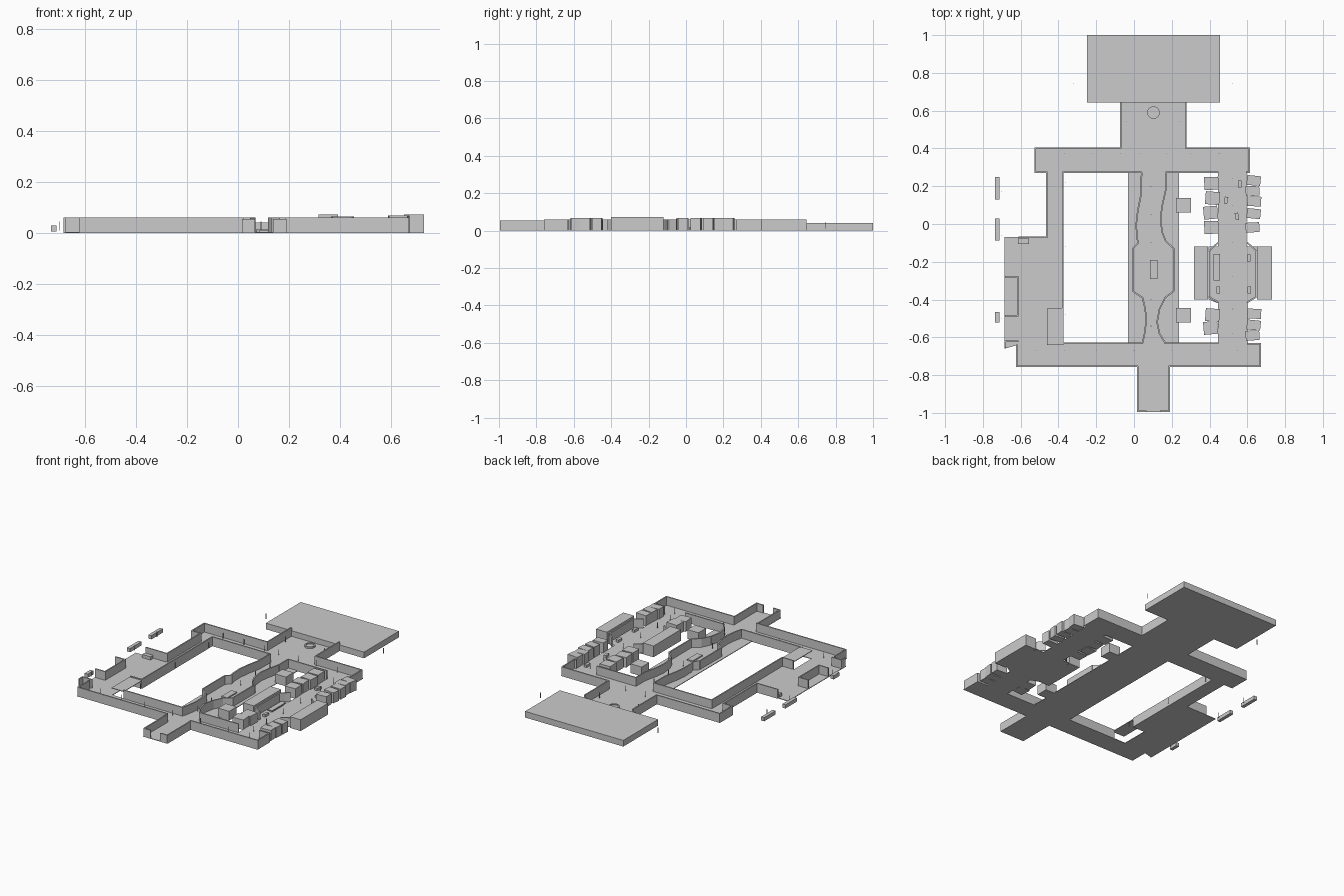
import bpy, bmesh, math
from mathutils import Matrix, Vector

H = 0.06      # wall height
T = 0.008     # wall thickness
F = 0.004     # floor thickness


def finish(name, bm):
    me = bpy.data.meshes.new(name)
    bm.to_mesh(me)
    bm.free()
    ob = bpy.data.objects.new(name, me)
    bpy.context.collection.objects.link(ob)
    return ob


def add_box(bm, x0, x1, y0, y1, z0, z1, rot=0):
    c = Vector(((x0 + x1) / 2, (y0 + y1) / 2, (z0 + z1) / 2))
    m = (Matrix.Translation(c) @ Matrix.Rotation(math.radians(rot), 4, 'Z')
         @ Matrix.Diagonal((x1 - x0, y1 - y0, z1 - z0, 1)))
    bmesh.ops.create_cube(bm, size=1, matrix=m)


def boxes(name, items):
    bm = bmesh.new()
    for it in items:
        add_box(bm, *it)
    return finish(name, bm)


def walls(name, paths, h=H):
    bm = bmesh.new()
    for path in paths:
        for a, b in zip(path, path[1:]):
            d = Vector(b) - Vector(a)
            m = (Vector(a) + Vector(b)) / 2
            L = d.length + T * 0.6
            add_box(bm, m.x - L / 2, m.x + L / 2, m.y - T / 2, m.y + T / 2,
                    0, h, math.degrees(math.atan2(d.y, d.x)))
    return finish(name, bm)


def floor(name, pts):
    bm = bmesh.new()
    f = bm.faces.new([bm.verts.new((x, y, 0)) for x, y in pts])
    ext = bmesh.ops.extrude_face_region(bm, geom=[f])
    vs = [v for v in ext['geom'] if isinstance(v, bmesh.types.BMVert)]
    bmesh.ops.translate(bm, verts=vs, vec=(0, 0, F))
    bmesh.ops.recalc_face_normals(bm, faces=bm.faces)
    return finish(name, bm)


def rect(x0, x1, y0, y1):
    return [(x0, y0), (x1, y0), (x1, y1), (x0, y1)]


# North platform
boxes("north_platform", [(-0.25, 0.455, 0.643, 1.0, 0.0, 0.04)])

# Floors
floor("entry_floor", rect(-0.073, 0.279, 0.40, 0.643))
floor("north_corridor_floor", rect(-0.527, 0.613, 0.27, 0.405))
floor("west_corridor_floor", rect(-0.465, -0.372, -0.07, 0.27))
floor("west_hall_floor", [(-0.685, -0.66), (-0.615, -0.64), (-0.46, -0.64), (-0.46, -0.45),
                          (-0.372, -0.45), (-0.372, -0.07), (-0.685, -0.07)])
boxes("west_hall_landing", [(-0.46, -0.372, -0.64, -0.45, 0.05, 0.054)])
floor("middle_corridor_floor", rect(-0.033, 0.238, -0.63, 0.27))
floor("east_street_floor", [(0.445, -0.63), (0.60, -0.63), (0.60, -0.41), (0.65, -0.38),
                            (0.65, -0.12), (0.595, -0.12), (0.595, 0.27), (0.445, 0.27),
                            (0.445, -0.12), (0.395, -0.12), (0.395, -0.40), (0.445, -0.42)])
floor("south_corridor_floor", rect(-0.625, 0.672, -0.758, -0.63))
floor("south_entry_floor", rect(0.015, 0.19, -0.995, -0.758))

# Corridor walls, leaving openings where rooms join
walls("north_walls", [
    [(-0.07, 0.643), (-0.07, 0.401), (-0.523, 0.401), (-0.523, 0.274), (-0.461, 0.274),
     (-0.461, -0.07), (-0.61, -0.07)],
    [(0.275, 0.643), (0.275, 0.401), (0.609, 0.401), (0.609, 0.274), (0.595, 0.274)],
    [(-0.376, -0.45), (-0.376, 0.274), (0.04, 0.274)],
    [(0.168, 0.274), (0.445, 0.274)]])
walls("south_walls", [
    [(-0.62, -0.64), (-0.62, -0.754), (0.02, -0.754)],
    [(0.186, -0.754), (0.668, -0.754), (0.668, -0.635), (0.60, -0.635)],
    [(-0.376, -0.632), (0.045, -0.632)], [(0.168, -0.632), (0.445, -0.632)]])
walls("south_entry_walls", [
    [(0.02, -0.754), (0.02, -0.991), (0.065, -0.991)],
    [(0.14, -0.991), (0.186, -0.991), (0.186, -0.754)]], 0.055)
walls("west_hall_walls", [
    [(-0.681, -0.28), (-0.615, -0.28), (-0.615, -0.485), (-0.681, -0.485)],
    [(-0.681, -0.655), (-0.681, -0.62), (-0.615, -0.62)],
    [(-0.376, -0.45), (-0.455, -0.45)]])

# Winding walls of the middle corridor
walls("winding_walls", [
    [(0.04, 0.27), (0.038, 0.16), (0.02, 0.07), (0.012, 0.0), (0.015, -0.07), (0.022, -0.10),
     (-0.006, -0.13), (-0.006, -0.355), (0.045, -0.39), (0.06, -0.45), (0.064, -0.52),
     (0.056, -0.58), (0.045, -0.63)],
    [(0.168, 0.27), (0.168, 0.18), (0.148, 0.09), (0.141, 0.03), (0.148, -0.04), (0.168, -0.09),
     (0.21, -0.13), (0.21, -0.355), (0.165, -0.39), (0.135, -0.45), (0.122, -0.52),
     (0.135, -0.58), (0.165, -0.63)]])

# East court: large buildings and chamfered walls
boxes("court_buildings", [(0.317, 0.393, -0.40, -0.12, 0, 0.073),
                          (0.652, 0.73, -0.40, -0.12, 0, 0.073)])
walls("court_walls", [
    [(0.445, -0.10), (0.42, -0.12), (0.397, -0.145), (0.397, -0.385), (0.445, -0.415)],
    [(0.60, -0.10), (0.625, -0.12), (0.648, -0.145), (0.648, -0.385), (0.60, -0.415)]])

# Slightly turned stalls on both sides of the east street
stalls = []
for i, y in enumerate((0.215, 0.137, 0.06, -0.018, -0.482, -0.55)):
    dx = (0, 0.006, -0.004)[i % 3]
    stalls.append((0.372 + dx, 0.447 + dx, y - 0.034, y + 0.034, 0, 0.065, (2, -4, 5)[i % 3]))
for i, y in enumerate((0.23, 0.175, 0.12, 0.055, -0.018, -0.475, -0.535, -0.59)):
    dx = (0, -0.006, 0.003)[i % 3]
    stalls.append((0.597 + dx, 0.67 + dx, y - 0.026, y + 0.026, 0, 0.068, (-6, 3, -3)[i % 3]))
boxes("street_stalls", stalls)
boxes("courtyard_blocks", [(0.222, 0.302, y, y + 0.077, 0, H) for y in (0.06, -0.522)])

# Small outlying blocks to the west
boxes("west_blocks", [(-0.735, -0.713, a, b, 0.006, 0.03)
                      for a, b in ((0.13, 0.248), (-0.088, -0.0), (-0.522, -0.465))]
      + [(-0.735, -0.713, 0.0, 0.03, 0.006, 0.03)])

# Furniture
boxes("crates", [(x - 0.009, x + 0.009, y - 0.019, y + 0.019, F, 0.02, r) for x, y, r in (
    (0.56, 0.212, 0), (0.487, 0.125, -10), (0.545, 0.04, 10), (0.607, -0.18, 0),
    (0.61, -0.35, 0), (0.445, -0.35, 0))])
boxes("long_table", [(0.422, 0.455, -0.30, -0.16, 0.014, 0.02),
                     (0.43, 0.447, -0.29, -0.17, F, 0.014)])
boxes("reception_counter", [(-0.615, -0.555, -0.105, -0.078, F, 0.025)])
boxes("corridor_bench", [(0.085, 0.125, -0.29, -0.19, F, 0.012)])

# Round basin in the entry hall
bm = bmesh.new()
rings = []
for r, z in ((0.033, F), (0.033, 0.014), (0.025, 0.014), (0.025, 0.008)):
    rings.append([bm.verts.new((0.103 + r * math.cos(a), 0.59 + r * math.sin(a), z))
                  for a in (i * math.tau / 16 for i in range(16))])
for lo, hi in zip(rings, rings[1:]):
    for i in range(16):
        j = (i + 1) % 16
        bm.faces.new((lo[i], lo[j], hi[j], hi[i]))
bm.faces.new(rings[-1])
bmesh.ops.recalc_face_normals(bm, faces=bm.faces)
finish("round_basin", bm)

# Thin lamp posts
spots = [(-0.32, 0.745), (0.523, 0.745), (-0.04, 0.545), (0.24, 0.545)]
spots += [(x, 0.375) for x in (-0.37, -0.22, -0.07, 0.03, 0.17, 0.3, 0.45)]
spots += [(x, -0.67) for x in (-0.52, -0.37, -0.2, 0.0, 0.2, 0.4, 0.55)]
spots += [(-0.364, y) for y in (0.22, -0.12, -0.48)] + [(-0.7, y) for y in (0.17, -0.06, -0.5)]
spots += [(0.09, y) for y in (0.2, 0.05, -0.1, -0.4, -0.54)]
spots += [(0.52, y) for y in (0.24, 0.1, -0.1, -0.28, -0.45, -0.58)]
boxes("lamp_posts", [(x - 0.0015, x + 0.0015, y - 0.0015, y + 0.0015, 0.01, 0.045)
                     for x, y in spots])
